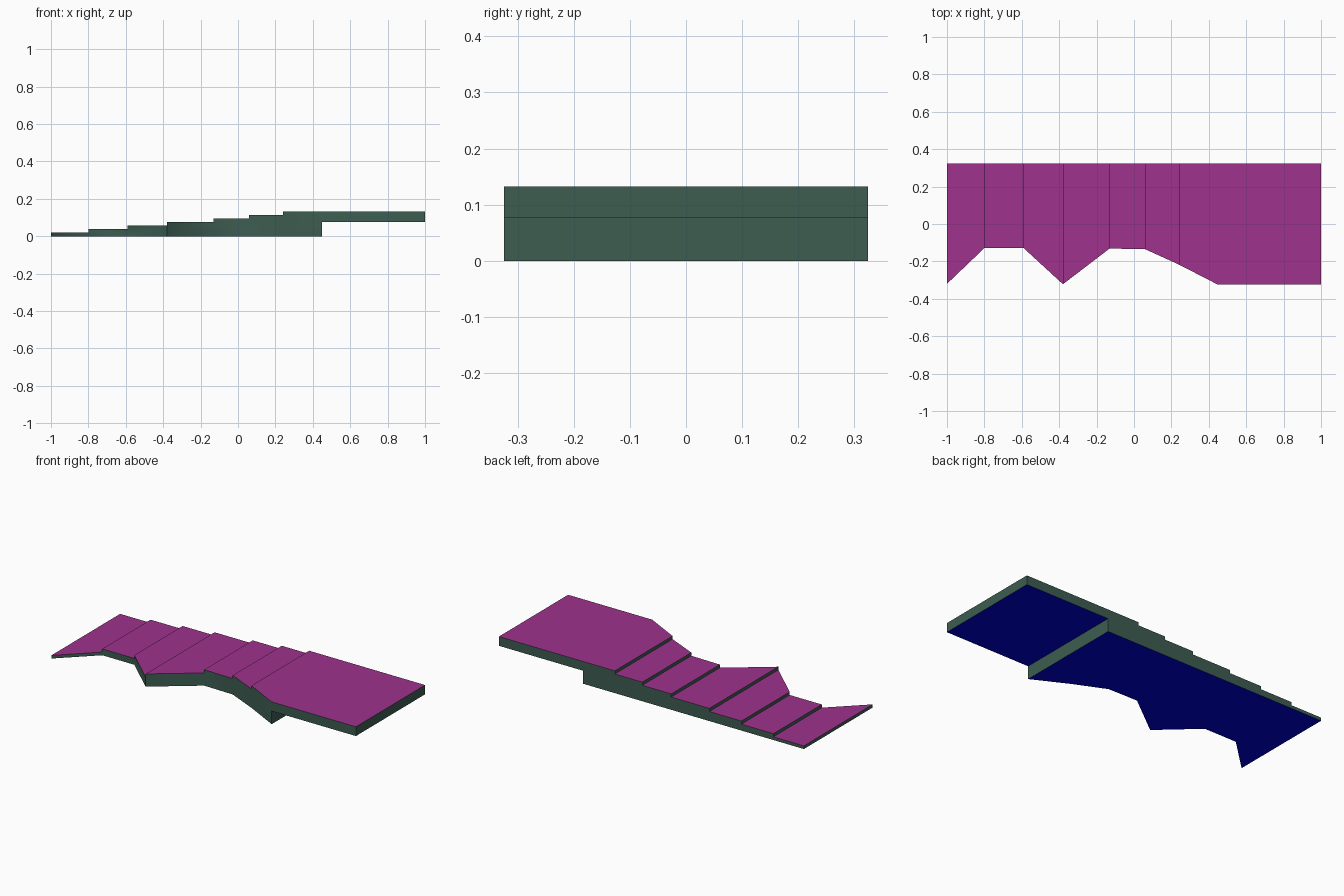
import bpy
import bmesh
import math

if "Cube" in bpy.data.objects:
    bpy.data.objects.remove(bpy.data.objects["Cube"])

STEP = 0.132 / 7          # rise of one step
BACK = 0.324              # straight back edge
LANDING_BOTTOM = 0.077    # underside of the overhanging landing

# Front outline seen from above: (x, y) at every station
outline = [(-1, -0.32), (-0.8, -0.129), (-0.59, -0.129), (-0.38, -0.322),
           (-0.13, -0.131), (0.06, -0.135), (0.24, -0.217),
           (0.448, -0.324), (1, -0.324)]
count = len(outline) - 1


def material(name, srgb):
    def lin(c):
        c /= 255
        return c / 12.92 if c <= 0.04045 else ((c + 0.055) / 1.055) ** 2.4
    m = bpy.data.materials.new(name)
    m.diffuse_color = (*[lin(c) for c in srgb], 1)
    m.use_nodes = True
    m.node_tree.nodes["Principled BSDF"].inputs["Base Color"].default_value = m.diffuse_color
    return m


mesh = bpy.data.meshes.new("stair_flight")
stairs = bpy.data.objects.new("stair_flight", mesh)
bpy.context.collection.objects.link(stairs)
for name, rgb in (("purple_tread", (159, 50, 140)),
                  ("dark_green_side", (61, 93, 81)),
                  ("navy_underside", (0, 0, 215))):
    mesh.materials.append(material(name, rgb))

bm = bmesh.new()


def face(*points):
    bm.faces.new([bm.verts.new(p) for p in points])


def levels(i):
    """Bottom and top height of segment i (None outside the flight)."""
    if i < 0 or i >= count:
        return None
    return (LANDING_BOTTOM if i == count - 1 else 0, STEP * min(i + 1, 7))


def edge_heights(i, neighbour):
    """Heights up a wall edge, including where the neighbour's wall meets it."""
    lo, hi = levels(i)
    extra = [h for h in (levels(neighbour) or ()) if lo + 1e-5 < h < hi - 1e-5]
    return [lo, *extra, hi]


# Treads, undersides, front and back walls
for i in range(count):
    (xa, ya), (xb, yb) = outline[i], outline[i + 1]
    lo, hi = levels(i)
    face((xa, ya, hi), (xb, yb, hi), (xb, BACK, hi), (xa, BACK, hi))
    face((xa, BACK, lo), (xb, BACK, lo), (xb, yb, lo), (xa, ya, lo))
    left, right = edge_heights(i, i - 1), edge_heights(i, i + 1)
    face(*[(xb, yb, h) for h in right], *[(xa, ya, h) for h in left[::-1]])
    face(*[(xa, BACK, h) for h in left], *[(xb, BACK, h) for h in right[::-1]])


def riser(x, y, lo, hi, facing):
    ring = [(x, BACK, lo), (x, y, lo), (x, y, hi), (x, BACK, hi)]
    face(*(ring if facing < 0 else ring[::-1]))


# Step risers, the wall under the landing, and both end caps
for i, (x, y) in enumerate(outline):
    left, right = levels(i - 1), levels(i)
    if left is None:
        riser(x, y, *right, -1)
    elif right is None:
        riser(x, y, *left, 1)
    else:
        if right[1] > left[1]:
            riser(x, y, left[1], right[1], -1)
        if right[0] > left[0]:
            riser(x, y, left[0], right[0], 1)

bmesh.ops.remove_doubles(bm, verts=bm.verts, dist=0.0001)

# Colour by direction: treads up, undersides down, everything else side
for f in bm.faces:
    f.normal_update()
    f.material_index = 0 if f.normal.z > 0.5 else 2 if f.normal.z < -0.5 else 1

bm.to_mesh(mesh)
bm.free()

# Soft shading along the winding front wall, crisp at real corners
bpy.context.view_layer.objects.active = stairs
stairs.select_set(True)
bpy.ops.object.shade_smooth_by_angle(angle=math.radians(50))
